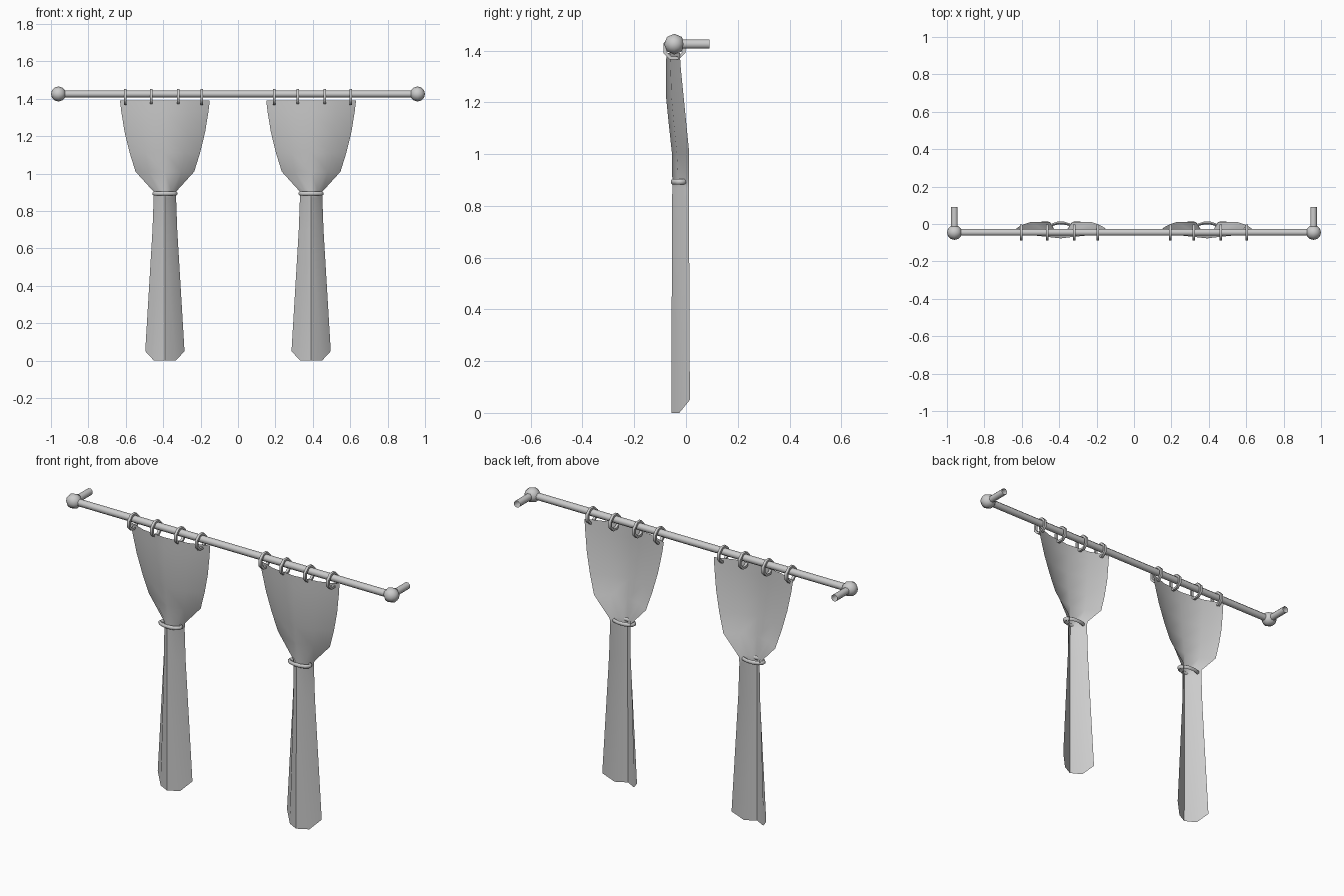
import bpy, bmesh
from math import pi, cos, sin
from mathutils import Matrix

if "Cube" in bpy.data.objects:
    bpy.data.objects.remove(bpy.data.objects["Cube"])

ROD_Y, ROD_Z = -0.045, 1.425


def finish(name, bm, angle=60):
    bmesh.ops.recalc_face_normals(bm, faces=bm.faces)
    mesh = bpy.data.meshes.new(name)
    bm.to_mesh(mesh)
    bm.free()
    ob = bpy.data.objects.new(name, mesh)
    bpy.context.collection.objects.link(ob)
    bpy.context.view_layer.objects.active = ob
    ob.select_set(True)
    bpy.ops.object.shade_smooth_by_angle(angle=angle * pi / 180)
    ob.select_set(False)
    return ob


def tube(name, center, length, radius, axis):
    bm = bmesh.new()
    rot = Matrix.Rotation(pi / 2, 4, 'Y' if axis == 'X' else 'X')
    bmesh.ops.create_cone(bm, cap_ends=False, segments=8, radius1=radius, radius2=radius,
                          depth=length, matrix=Matrix.Translation(center) @ rot @ Matrix.Rotation(pi / 8, 4, 'Z'))
    return finish(name, bm)


def ring(name, center, ra, rb, ta, tb, n, m, axis):
    # elliptical ring in the plane across the axis; ta radial, tb axial half-thickness
    bm = bmesh.new()
    rows = []
    for i in range(n):
        a = 2 * pi * (i + 0.5) / n
        row = []
        for j in range(m):
            b = 2 * pi * (j + 0.5) / m
            s = ta * cos(b)
            u, v, w = (ra + s) * cos(a), (rb + s) * sin(a), tb * sin(b)
            p = (w, u, v) if axis == 'X' else (u, v, w)
            row.append(bm.verts.new([p[k] + center[k] for k in range(3)]))
        rows.append(row)
    for i in range(n):
        for j in range(m):
            q, r = rows[i], rows[(i + 1) % n]
            bm.faces.new((q[j], r[j], r[(j + 1) % m], q[(j + 1) % m]))
    return finish(name, bm)


# Curtain rows: z, half width, y at centre, y at mid fold, y at edge
ROWS = [
    (1.39, 0.24, -0.076, -0.062, -0.024),
    (1.33, 0.233, -0.077, -0.06, -0.02),
    (1.22, 0.215, -0.077, -0.056, -0.009),
    (1.11, 0.188, -0.066, -0.046, 0.002),
    (1.01, 0.157, -0.055, -0.036, 0.012),
    (0.905, 0.062, -0.053, -0.03, 0.012),
    (0.87, 0.06, -0.053, -0.03, 0.012),
    (0.70, 0.066, -0.054, -0.028, 0.012),
    (0.05, 0.105, -0.057, -0.026, 0.015),
]


def curtain(name, cx):
    bm = bmesh.new()
    grid = []
    for k, (z, w, yc, ym, ye) in enumerate(ROWS):
        drop = 0.05 if k == len(ROWS) - 1 else 0
        pts = [(-w, ye, z), (-w * 0.56, ym, z - drop), (0, yc, z - drop),
               (w * 0.56, ym, z - drop), (w, ye, z)]
        grid.append([bm.verts.new((cx + x, y, h)) for x, y, h in pts])
    for a, b in zip(grid, grid[1:]):
        for i in range(4):
            bm.faces.new((a[i], b[i], b[i + 1], a[i + 1]))
    return finish(name, bm)


# Rod
tube("curtain_rod", (0, ROD_Y, ROD_Z), 1.9, 0.019, 'X')

for s, side in ((-1, "left"), (1, "right")):
    # Finial ball and wall bracket
    bm = bmesh.new()
    bmesh.ops.create_uvsphere(bm, u_segments=8, v_segments=6, radius=0.04,
                              matrix=Matrix.Translation((s * 0.96, ROD_Y, ROD_Z)) @ Matrix.Rotation(pi / 2, 4, 'Y'))
    finish("finial_" + side, bm)
    tube("wall_bracket_" + side, (s * 0.96, 0.0225, ROD_Z), 0.135, 0.019, 'Y')

    # Curtain with tieback
    curtain("curtain_" + side, s * 0.391)
    ring("tieback_" + side, (s * 0.391, -0.023, 0.893), 0.061, 0.029, 0.009, 0.011, 12, 6, 'Z')

    # Hanging rings
    for i, x in enumerate((0.193, 0.319, 0.463, 0.602)):
        ring(f"curtain_ring_{side}_{i + 1}", (s * x, ROD_Y, 1.409), 0.04, 0.04, 0.009, 0.01, 8, 4, 'X')
